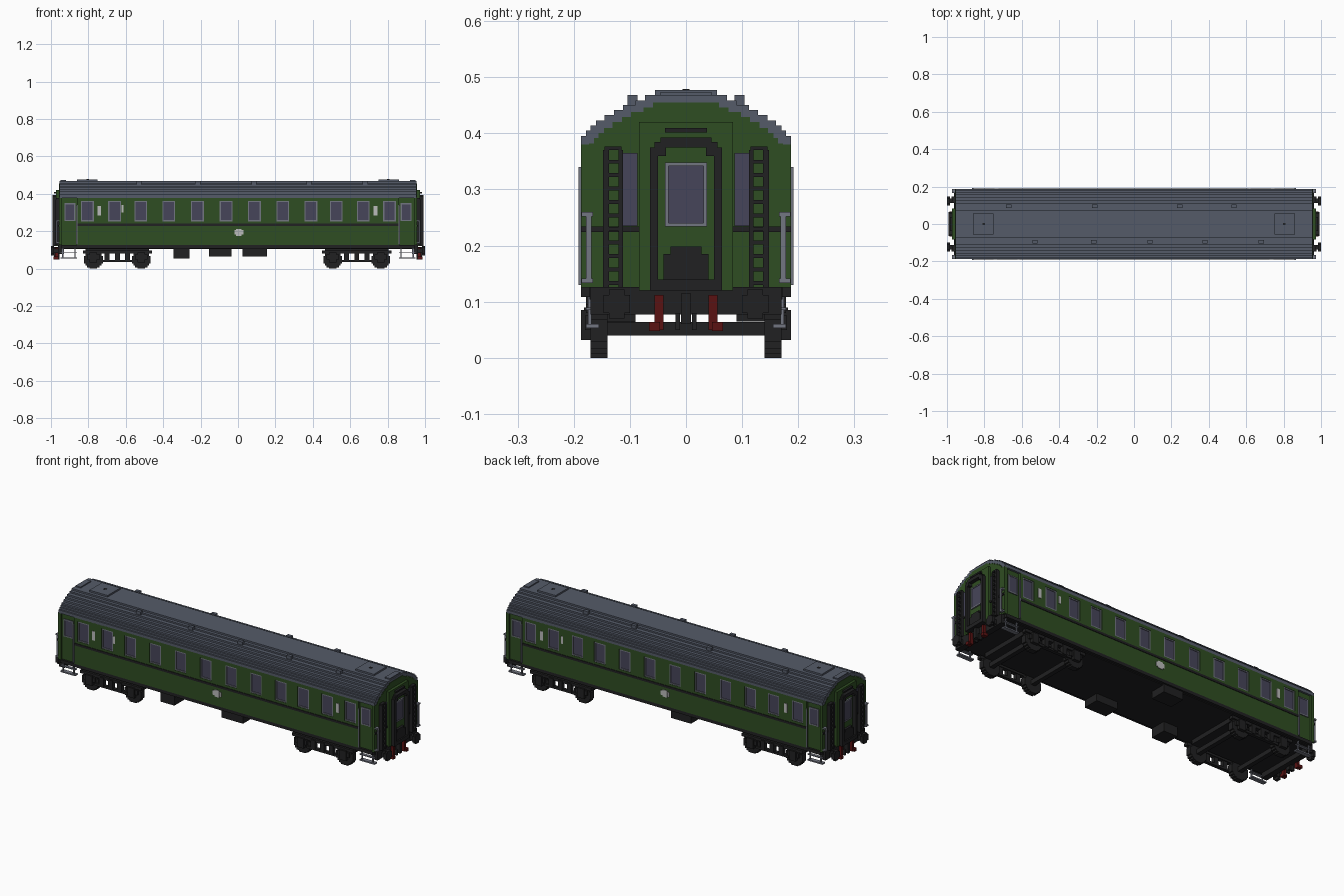
import bpy
import bmesh
from itertools import product
from mathutils import Matrix, Vector

cube = bpy.data.objects.get("Cube")
if cube:
    bpy.data.objects.remove(cube, do_unlink=True)


def material(name, r, g, b):
    m = bpy.data.materials.new(name)
    m.use_nodes = True
    m.diffuse_color = (r, g, b, 1)
    m.node_tree.nodes["Principled BSDF"].inputs["Base Color"].default_value = (r, g, b, 1)
    return m


green = material("dark green paint", .028, .075, .016)
grey = material("roof grey", .09, .105, .14)
black = material("underframe black", .015, .015, .016)
glass = material("window glass", .062, .06, .1)
silver = material("silver trim", .17, .18, .22)
red = material("signal red", .1, .006, .006)
white = material("pale marking", .5, .5, .5)

FLIPS = {"": [(1, 1)], "x": [(1, 1), (-1, 1)], "y": [(1, 1), (1, -1)],
         "xy": list(product((1, -1), repeat=2)), "turn": [(1, 1), (-1, -1)]}


def part(name, mat, boxes, flip="xy"):
    """Join boxes given as (x0, x1, y0, y1, z0, z1), repeated by the flip rule."""
    bm = bmesh.new()
    for x0, x1, y0, y1, z0, z1 in boxes:
        for sx, sy in FLIPS[flip]:
            centre = Vector((sx * (x0 + x1) / 2, sy * (y0 + y1) / 2, (z0 + z1) / 2))
            size = Matrix.Diagonal((x1 - x0, y1 - y0, z1 - z0, 1))
            bmesh.ops.create_cube(bm, size=1, matrix=Matrix.Translation(centre) @ size)
    mesh = bpy.data.meshes.new(name)
    bm.to_mesh(mesh)
    bm.free()
    mesh.materials.append(mat)
    ob = bpy.data.objects.new(name, mesh)
    bpy.context.collection.objects.link(ob)
    return ob


def extrude_steps(name, mat, steps, base, x):
    """Extrude a symmetric stepped arch along the length."""
    side, z = [], base
    for w, top in steps:
        side += [(w, z), (w, top)]
        z = top
    outline = side + [(-w, h) for w, h in reversed(side)]
    bm = bmesh.new()
    face = bm.faces.new([bm.verts.new((-x, y, h)) for y, h in outline])
    new = bmesh.ops.extrude_face_region(bm, geom=[face])["geom"]
    verts = [v for v in new if isinstance(v, bmesh.types.BMVert)]
    bmesh.ops.translate(bm, verts=verts, vec=(2 * x, 0, 0))
    bmesh.ops.recalc_face_normals(bm, faces=bm.faces)
    mesh = bpy.data.meshes.new(name)
    bm.to_mesh(mesh)
    bm.free()
    mesh.materials.append(mat)
    bpy.context.collection.objects.link(bpy.data.objects.new(name, mesh))


# Stepped roof and the green end walls inside its arch
arch = [(.187, .395), (.178, .405), (.17, .414), (.16, .423), (.145, .433),
        (.128, .442), (.112, .451), (.09, .459), (.073, .468)]
extrude_steps("roof", grey, arch, .378, .955)
extrude_steps("end_wall", green, [(w - .014, z - .013) for w, z in arch], .125, .957)

# Roof hatches, end lips and small ventilators
part("roof_hatch", grey, [(.75, .86, -.055, .055, .46, .477), (.92, .95, -.045, .045, .46, .474)], "x")
part("hatch_cap", black, [(.797, .81, -.006, .006, .47, .479)], "x")
for y, xs in ((.095, (-.67, -.21, .245, .535)), (-.095, (-.53, -.215, .085, .38, .68))):
    part("roof_vent", grey, [(x - .014, x + .014, y - .009, y + .009, .44, .468) for x in xs], "")

# Side walls: inner core with an outer skin leaving the windows open
WINDOWS = (-.805, -.66, -.52, -.37, -.217, -.064, .088, .24, .39, .525, .67, .81)
HALF, SILL, HEAD = .034, .253, .362
part("body_core", green, [(-.86, .86, -.178, .178, .125, .38)], "")
skin = [(-.86, .86, .176, .187, .125, SILL), (-.86, .86, .176, .187, HEAD, .38)]
edges = [-.86] + [e for x in WINDOWS for e in (x - HALF, x + HALF)] + [.86]
for a, b in zip(edges[::2], edges[1::2]):
    skin.append((a, b, .176, .187, SILL, HEAD))
part("side_skin", green, skin, "y")
part("belt_line", black, [(-.86, .86, .18, .19, .228, .24)], "y")
part("sill_line", black, [(-.945, .945, .17, .187, .108, .126)], "y")
part("side_window", glass, [(x - HALF, x + HALF, .17, .181, SILL, HEAD) for x in WINDOWS], "y")


def frame(x0, x1, y0, y1, z0, z1, t):
    """Four bars around an opening on a side wall."""
    return [(x0, x0 + t, y0, y1, z0, z1), (x1 - t, x1, y0, y1, z0, z1),
            (x0, x1, y0, y1, z0, z0 + t), (x0, x1, y0, y1, z1 - t, z1)]


part("window_frame", silver,
     [b for x in WINDOWS for b in frame(x - HALF, x + HALF, .18, .185, SILL, HEAD, .006)], "y")

# Recessed corner doors
part("door", green, [(.865, .94, .16, .176, .125, .38)])
part("door_window", glass, [(.87, .928, .17, .179, .255, .35)])
part("door_window_frame", silver, frame(.87, .928, .175, .181, .255, .35, .006))
part("door_post", green, [(.94, .957, .16, .187, .125, .38)])
part("door_rail", silver, [(.859, .865, .184, .192, .13, .34)])
part("end_handrail", silver, [(.957, .972, .166, .186, .133, .141), (.957, .972, .166, .186, .252, .26),
                              (.965, .972, .168, .178, .133, .26)])

# Pale plates on the sides
part("side_marking", white, [(-.75, -.733, -.19, -.186, .285, .335), (-.624, -.612, -.19, -.186, .3, .34),
                             (.725, .745, -.19, -.186, .285, .335)], "turn")
part("centre_plate", white, [(-.02, .03, -.19, -.186, .182, .206),
                             (-.01, .02, -.1905, -.186, .175, .213)], "turn")

# End windows, ladders and belt
part("end_window", glass, [(.955, .961, .086, .114, .235, .365)])
part("end_belt", black, [(.955, .963, .065, .187, .224, .234)])
rungs = [(.957, .974, .115, .145, .13 + i * .024, .137 + i * .024) for i in range(11)]
part("end_ladder", black, rungs + [(.957, .976, .112, .12, .125, .37), (.957, .976, .137, .148, .125, .37)])

# Gangway with green hood, dark bellows frame and door
part("gangway_hood", green, [(.95, .972, .06, .084, .12, .42), (.95, .972, 0, .062, .375, .42)])
part("gangway_door", green, [(.95, .972, -.05, .05, .125, .38)], "x")
part("gangway_frame", black, [(.95, .992, .05, .064, .12, .375), (.95, .992, .036, .056, .36, .385),
                              (.95, .992, 0, .045, .375, .393), (.95, .992, 0, .05, .12, .14),
                              (.97, .984, 0, .037, .402, .41)])
part("gangway_step", black, [(.96, .985, -.04, .04, .138, .185), (.96, .985, -.028, .028, .18, .198)], "x")
part("gangway_window", glass, [(.96, .976, -.036, .036, .237, .345)], "x")
part("gangway_window_frame", silver,
     [(.97, .979, .031, .037, .234, .348), (.97, .979, 0, .037, .234, .24), (.97, .979, 0, .037, .342, .348)])

# Underframe, end beams, buffers and couplers
part("floor", black, [(-.95, .95, -.172, .172, .104, .126)], "")
part("end_beam", black, [(.93, .963, -.17, .17, .077, .126)], "x")
part("buffer", black, [(.955, .988, .112, .135, .083, .108), (.984, 1, .1, .147, .08, .112),
                       (.984, 1, .11, .137, .07, .122)])
part("coupler", black, [(.955, .985, -.009, .009, .06, .115), (.955, .975, .011, .019, .05, .08)], "xy")
part("brake_hose", red, [(.96, .978, .04, .056, .05, .112), (.96, .986, .046, .066, .048, .064)])

# Entry steps hanging below the doors
part("entry_step", silver, [(.86, .95, .155, .178, .053, .06), (.86, .95, .162, .178, .085, .09),
                            (.868, .874, .168, .175, .053, .11), (.934, .94, .168, .175, .053, .11)])

# Equipment boxes
part("equipment_box", black, [(-.345, -.26, -.178, -.09, .053, .11), (.025, .155, -.178, -.09, .065, .11),
                              (-.155, -.035, .09, .178, .065, .11)], "")

# Bogies: stepped wheels, axles and open side frames
for cx in (-.645, .635):
    wheels, axles, sides = [], [], []
    for wx in (cx - .128, cx + .128):
        for w, h in ((.05, .02), (.042, .032), (.033, .041), (.02, .048)):
            wheels.append((wx - w, wx + w, .14, .17, .048 - h, .048 + h))
        axles.append((wx - .012, wx + .012, 0, .142, .04, .064))
        sides += [(wx - .02, wx + .02, .165, .187, .032, .085),
                  (wx - .034, wx + .034, .165, .18, .05, .075)]
    for dx in (-.055, 0, .055):
        sides.append((cx + dx - .013, cx + dx + .013, .16, .182, .04, .09))
    sides += [(cx - .185, cx + .185, .155, .178, .08, .096), (cx - .1, cx + .1, .16, .178, .035, .047)]
    part("wheels", black, wheels, "y")
    part("axles", black, axles, "y")
    part("bogie_side", black, sides, "y")
    part("bogie_bolster", black, [(cx - .17, cx + .17, -.14, .14, .08, .106)], "")
